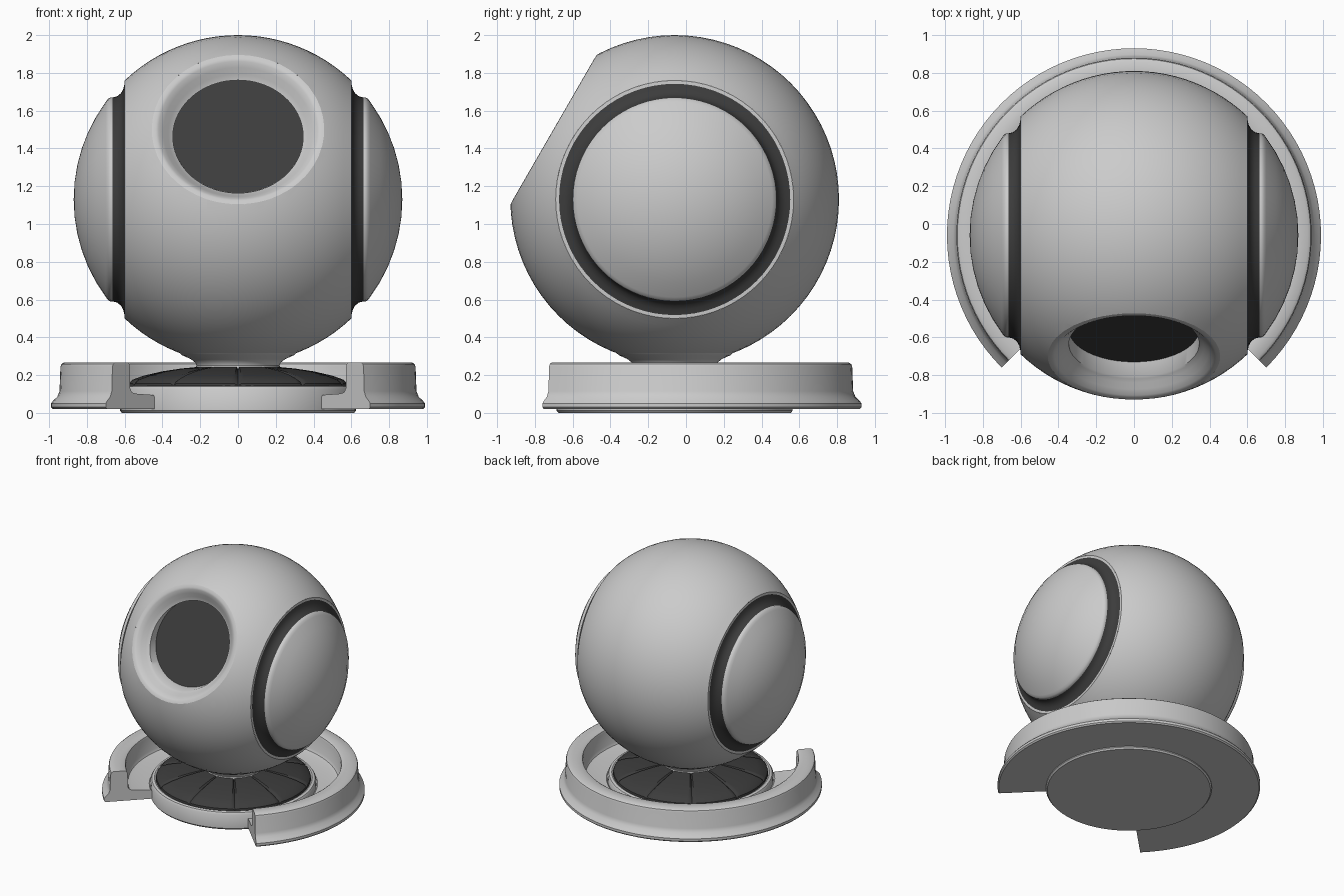
import bpy, bmesh, math
from mathutils import Matrix, Vector

if "Cube" in bpy.data.objects:
    bpy.data.objects.remove(bpy.data.objects["Cube"])

CY, CZ, R = -0.06, 1.13, 0.87          # ball centre and radius


def material(name, v):
    m = bpy.data.materials.new(name)
    m.diffuse_color = (v, v, v, 1)
    m.use_nodes = True
    m.node_tree.nodes["Principled BSDF"].inputs["Base Color"].default_value = m.diffuse_color
    return m


LIGHT = material("light_grey", 0.60)
DARK = material("dark_grey", 0.045)


def finish(name, bm, mat, angle=35):
    bmesh.ops.remove_doubles(bm, verts=bm.verts, dist=1e-5)
    me = bpy.data.meshes.new(name)
    bm.to_mesh(me)
    bm.free()
    me.materials.append(mat)
    ob = bpy.data.objects.new(name, me)
    bpy.context.collection.objects.link(ob)
    bpy.ops.object.select_all(action='DESELECT')
    ob.select_set(True)
    bpy.context.view_layer.objects.active = ob
    bpy.ops.object.shade_smooth_by_angle(angle=math.radians(angle))
    return ob


def lathe(profile, matrix, segs=72, start=0.0, sweep=360.0, last_offset=None):
    """Revolve (radius, height) points around local z, with optional open arc."""
    bm = bmesh.new()
    full = sweep >= 360
    n = segs if full else segs + 1
    rings = []
    for r, h in profile:
        ring = []
        for i in range(n):
            a = math.radians(start + sweep * i / segs)
            ring.append(bm.verts.new(matrix @ Vector((r * math.cos(a), r * math.sin(a), h))))
        rings.append(ring)
    for lo, hi in zip(rings, rings[1:]):
        for i in range(segs):
            k = (i + 1) % n
            bm.faces.new((lo[i], lo[k], hi[k], hi[i]))
    if last_offset:
        for v in rings[-1]:
            v.co += Vector(last_offset)
    if not full:                         # closed cross-section: cap both ends
        for i in range(segs):
            k = i + 1
            bm.faces.new((rings[-1][i], rings[-1][k], rings[0][k], rings[0][i]))
        bm.faces.new([ring[0] for ring in rings])
        bm.faces.new([ring[-1] for ring in reversed(rings)])
    return bm


def arc(a0, a1, n):
    """Points on the ball, angle measured from the local axis in degrees."""
    return [(R * math.sin(math.radians(a0 + (a1 - a0) * i / n)),
             R * math.cos(math.radians(a0 + (a1 - a0) * i / n))) for i in range(n + 1)]


CENTRE = Matrix.Translation((0, CY, CZ))
FLOOR = Matrix.Translation((0, CY, 0))
SOCKET = CENTRE @ Matrix.Rotation(math.radians(60), 4, 'X')

# Ball body: a sphere band around x, with the front sliced off for the socket
edge = math.degrees(math.acos(0.6 / R))
bm = lathe(arc(180 - edge, edge, 24), CENTRE @ Matrix.Rotation(math.radians(90), 4, 'Y'), 80)
normal = SOCKET.to_3x3() @ Vector((0, 0, 1))
bmesh.ops.bisect_plane(bm, geom=bm.verts[:] + bm.edges[:] + bm.faces[:],
                       plane_co=Vector((0, CY, CZ)) + normal * 0.74,
                       plane_no=normal, clear_outer=True)
finish("ball_body", bm, LIGHT)

# Front socket: rounded rim, funnel and a wall running straight back
bm = lathe([(0.4575, 0.739), (0.435, 0.741), (0.42, 0.735), (0.395, 0.712), (0.37, 0.686),
            (0.355, 0.672), (0.345, 0.665), (0.345, 0.665 + 1e-3)], SOCKET,
           last_offset=(0, 0.08, 0))
finish("socket_rim", bm, LIGHT)
bm = lathe([(0.345, 0.665), (0, 0.665)], Matrix.Translation((0, 0.078, 0)) @ SOCKET)
finish("socket_disc", bm, DARK)

# Side caps: sphere lip, dark groove and domed cover
for side, sign in (("right", 1), ("left", -1)):
    m = CENTRE @ Matrix.Rotation(math.radians(90 * sign), 4, 'Y')
    finish(side + "_groove_lip", lathe([(0.63, 0.6), (0.612, 0.601)], m), LIGHT)
    finish(side + "_groove", lathe([(0.612, 0.601), (0.585, 0.607), (0.562, 0.62),
                                    (0.546, 0.64), (0.54, 0.664)], m), DARK)
    finish(side + "_cover", lathe([(0.54, 0.664), (0.54, 0.675), (0.533, 0.688)]
                                  + arc(36.5, 0, 6), m), LIGHT)

# Neck under the ball
finish("neck", lathe([(0.225, 0.235), (0.22, 0.25), (0.225, 0.265), (0.25, 0.285),
                      (0.295, 0.305), (0.31, 0.318), (0.31, 0.33), (0.0, 0.33)], FLOOR), LIGHT)

# Round dish with a raised rim
finish("dish", lathe([(0, 0), (0.615, 0), (0.625, 0.012), (0.625, 0.125), (0.615, 0.14),
                      (0.595, 0.145), (0.585, 0.14), (0.58, 0.11)], FLOOR), LIGHT)

# Dark dome inside the dish, with ten pressed-in radial seams
bm = lathe([(0.584, 0.13), (0.58, 0.155), (0.56, 0.175), (0.5, 0.197), (0.4, 0.22),
            (0.3, 0.235), (0.215, 0.243)], FLOOR, 200)
for v in bm.verts:
    turn = (math.degrees(math.atan2(v.co.y - CY, v.co.x)) + 90) % 36
    if min(turn, 36 - turn) < 0.5:
        v.co.z -= 0.012
finish("dish_dome", bm, DARK)

# Open outer ring: L-shaped section swept 270 degrees, gap at the front
ring = [(0.625, 0.02), (0.98, 0.02), (0.99, 0.03), (0.99, 0.05), (0.98, 0.063), (0.957, 0.085),
        (0.945, 0.115), (0.94, 0.245), (0.935, 0.258), (0.92, 0.268), (0.83, 0.268),
        (0.815, 0.26), (0.81, 0.245), (0.807, 0.13), (0.795, 0.11), (0.77, 0.102),
        (0.635, 0.095), (0.625, 0.085)]
finish("outer_ring", lathe(ring, FLOOR, 72, -45, 270), LIGHT)
